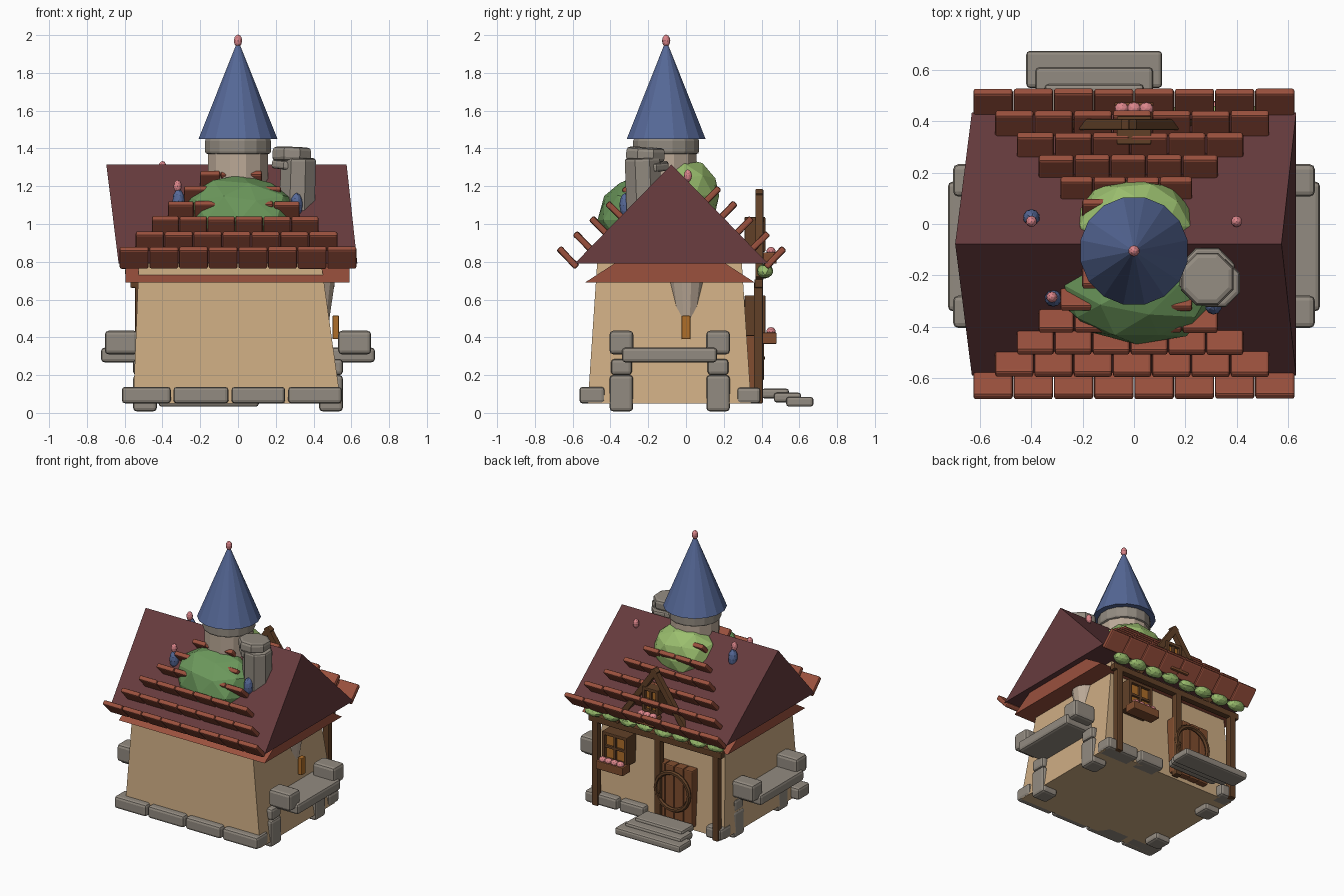
import bpy, bmesh, math, random
from mathutils import Matrix, Vector, Euler

if "Cube" in bpy.data.objects:
    bpy.data.objects.remove(bpy.data.objects["Cube"])

random.seed(4)
MATS = {}
COLS = {"plaster": (.80, .67, .51), "roof": (.40, .24, .25), "brick": (.60, .32, .25),
        "blue": (.34, .41, .59), "moss": (.42, .59, .36), "leaf": (.60, .74, .43),
        "stone": (.57, .54, .50), "wood": (.38, .26, .17), "door": (.50, .31, .20),
        "pink": (.86, .52, .54), "amber": (.68, .43, .18), "tower": (.73, .66, .59)}


def mat(name):
    if name not in MATS:
        m = bpy.data.materials.new(name)
        m.diffuse_color = tuple(c ** 2.2 for c in COLS[name]) + (1,)
        m.use_nodes = True
        m.node_tree.nodes["Principled BSDF"].inputs["Base Color"].default_value = m.diffuse_color
        MATS[name] = m
    return MATS[name]


def finish(bm, name, colour):
    bmesh.ops.recalc_face_normals(bm, faces=bm.faces[:])
    me = bpy.data.meshes.new(name)
    bm.to_mesh(me)
    bm.free()
    me.materials.append(mat(colour))
    ob = bpy.data.objects.new(name, me)
    bpy.context.scene.collection.objects.link(ob)
    return ob


def box(name, lo, hi, colour, bevel=.012, rot=(0, 0, 0)):
    lo, hi = Vector(lo), Vector(hi)
    bm = bmesh.new()
    bmesh.ops.create_cube(bm, size=1, matrix=Matrix.Diagonal((*(hi - lo), 1)))
    if bevel:
        bmesh.ops.bevel(bm, geom=bm.edges[:], offset=bevel, segments=2, affect='EDGES', profile=.5)
    bm.transform(Matrix.Translation((lo + hi) / 2) @ Euler(rot).to_matrix().to_4x4())
    return finish(bm, name, colour)


def cone(name, x, y, z0, z1, r0, r1, n, colour, bevel=0, tilt=(0, 0, 0)):
    bm = bmesh.new()
    bmesh.ops.create_cone(bm, cap_ends=True, segments=n, radius1=r0, radius2=r1, depth=z1 - z0)
    if bevel:
        rim = [e for e in bm.edges if abs(e.verts[0].co.z - e.verts[1].co.z) < 1e-5]
        bmesh.ops.bevel(bm, geom=rim, offset=bevel, segments=2, affect='EDGES', profile=.5)
    bm.transform(Matrix.Translation((x, y, (z0 + z1) / 2)) @ Euler(tilt).to_matrix().to_4x4()
                 @ Matrix.Rotation(math.pi / n, 4, 'Z'))
    return finish(bm, name, colour)


def blob(name, c, r, colour, sub=2, jitter=0):
    bm = bmesh.new()
    bmesh.ops.create_icosphere(bm, subdivisions=sub, radius=1)
    for v in bm.verts:
        v.co *= 1 + random.uniform(-jitter, jitter)
    bm.transform(Matrix.Translation(c) @ Matrix.Diagonal((*r, 1)))
    return finish(bm, name, colour)


def hull(name, pts, colour):
    bm = bmesh.new()
    for p in pts:
        bm.verts.new(p)
    bmesh.ops.convex_hull(bm, input=bm.verts[:])
    return finish(bm, name, colour)


def beam(name, a, b, w, colour="wood"):
    a, b = Vector(a), Vector(b)
    ob = box(name, (-w / 2, -w / 2, -(b - a).length / 2), (w / 2, w / 2, (b - a).length / 2), colour, .006)
    ang = math.atan2(b.x - a.x, b.z - a.z)
    ob.matrix_world = Matrix.Translation((a + b) / 2) @ Matrix.Rotation(ang, 4, 'Y')


# Walls: tapered and leaning
hull("walls", [(x, y, .05) for x in (-.555, .545) for y in (-.52, .345)] +
     [(x, y, .80) for x in (-.525, .44) for y in (-.47, .295)], "plaster")

# Lower eaves and main gable roof
hull("lower_eaves", [(x, y, .69) for x in (-.595, .59) for y in (-.535, .365)] +
     [(-.595, -.085, .98), (.59, -.085, .98)], "brick")
hull("main_roof", [(x, y, .79) for x in (-.632, .632) for y in (-.59, .435)] +
     [(-.697, -.077, 1.315), (.575, -.077, 1.315)], "roof")

# Roof tiles: stepped rows, tipped upwards, on both slopes
for side in (-1, 1):
    for row in range(6):
        x0, x1 = -.628 + .085 * row, .628 - .1 * row
        n = 8 - row
        w = (x1 - x0) / n
        y, z = -.077 + side * (.548 - .086 * row), .822 + .08 * row
        for i in range(n):
            cx = x0 + w * (i + .5)
            box("roof_tile", (cx - w * .49, y - .07, z - .017), (cx + w * .49, y + .07, z + .017),
                "brick", .01, (side * math.radians(46 + random.uniform(-2, 2)), 0, 0))

# Round tower
TY = -.105
cone("tower", 0, TY, .95, 1.40, .165, .165, 12, "tower")
cone("tower_collar", 0, TY, 1.37, 1.455, .178, .178, 16, "stone", .015)
cone("tower_spire", 0, TY, 1.45, 1.96, .213, .006, 16, "blue")
blob("spire_finial", (0, TY, 1.97), (.022, .022, .033), "pink")

# Moss mounds on both slopes
blob("front_moss", (.01, -.24, 1.02), (.32, .235, .24), "moss", 2, .05)
blob("back_moss", (0, -.01, 1.15), (.24, .19, .2), "leaf", 2, .03)

# Chimney
cone("chimney", .315, -.225, 1.0, 1.35, .102, .1, 8, "stone", .015, (.04, .03, 0))
cone("chimney_ring", .285, -.20, 1.285, 1.33, .115, .115, 8, "stone", .012, (0, .1, 0))
cone("chimney_cap", .285, -.215, 1.33, 1.405, .11, .11, 8, "stone", .02, (-.05, .03, 0))

# Little roof spires with finials
for x, y, z in ((-.32, -.285, 1.2), (-.4, .01, 1.3), (.4, .01, 1.255)):
    blob("roof_finial", (x, y, z), (.022, .022, .034), "pink")
for x, y, z in ((-.315, -.29, 1.12), (-.4, .025, 1.22), (.31, -.32, 1.10)):
    blob("roof_spirelet", (x, y, z), (.033, .033, .065), "blue")

# Foundation stones
for x0, x1 in ((-.615, -.355), (-.342, -.05), (-.035, .25), (.265, .55)):
    box("front_stone", (x0, -.565, .05), (x1, -.43, .138), "stone", .018)
for x0, x1 in ((-.56, -.43), (.07, .27), (.29, .55)):
    box("back_stone", (x0, .27, .05), (x1, .395, .135), "stone", .018)

# Side benches: seat, arm stones and legs
for s in (-1, 1):
    def span(a, b):
        return sorted((s * a, s * b))
    a, b = span(.48, .725)
    box("bench_seat", (a, -.34, .268), (b, .165, .345), "stone", .018)
    for y in (-.342, .17):
        a, b = span(.53, .705)
        box("bench_arm", (a, y - .063, .31), (b, y + .063, .435), "stone", .02)
        a, b = span(.43, .555)
        box("bench_leg", (a, y - .062, .008), (b, y + .062, .2), "stone", .018)
        box("bench_leg_top", (a, y - .055, .2), (b, y + .055, .285), "stone", .018)
    # Slit windows in the side walls
    a, b = span(.50, .535)
    box("slit_window", (a, -.024, .39), (b, .024, .515), "amber", .006)

# Corbelled bay on the right wall
cone("corbel", .42, .003, .36, .80, .045, .112, 12, "tower")

# Door steps
for i in range(3):
    box("step", (-.42 + .036 * i, .53 - .065 * i, .033 + .022 * i),
        (.11 - .036 * i, .675 - .065 * i, .085 + .022 * i), "stone", .015)

# Door: planks, frame, ring
for i in range(4):
    box("door_plank", (-.32 + .075 * i, .315, .08), (-.248 + .075 * i, .385, .5), "door", .008)
ring = bpy.ops.mesh.primitive_torus_add(major_radius=.135, minor_radius=.016, major_segments=20,
                                        minor_segments=6, location=(-.17, .40, .32),
                                        rotation=(math.pi / 2, 0, 0))
ring = bpy.context.object
ring.name = "door_ring"
ring.data.materials.append(mat("wood"))
blob("door_knob", (-.06, .40, .29), (.016, .02, .016), "wood", 1)

# Timber posts, lintel and gable braces on the back
for x in (.46, -.05, -.52):
    beam("timber_post", (x, .383, .05), (x, .383, .69), .048)
beam("lintel", (-.57, .385, .685), (.51, .385, .685), .045)
for s in (-1, 1):
    beam("gable_brace", (-.02 + .31 * s, .388, .71), (-.02 - .015 * s, .388, 1.175), .042)

# Back windows with flower boxes
for name, x, z, w, h, bz in (("window", .29, .515, .09, .095, .395), ("attic_window", 0, .945, .055, .08, .82)):
    yb = .31
    box(name + "_glass", (x - w, yb, z - h), (x + w, .40, z + h), "amber", 0)
    for s in (-1, 1):
        box(name + "_jamb", (x + s * w - .012, yb, z - h), (x + s * w + .012, .42, z + h), "wood", .005)
        box(name + "_rail", (x - w - .012, yb, z + s * h - .012), (x + w + .012, .42, z + s * h + .012), "wood", .005)
    box(name + "_mullion", (x - .009, yb, z - h), (x + .009, .415, z + h), "wood", .003)
    box(name + "_crossbar", (x - w, yb, z - .009), (x + w, .415, z + .009), "wood", .003)
    hw = w + .02
    box(name + "_flower_box", (x - hw, .39, bz - .03), (x + hw, .48, bz + .03), "door", .006)
    n = 4 if w > .06 else 3
    for i in range(n):
        blob("flower", (x + (i - (n - 1) / 2) * .048, .45, bz + .037), (.028, .025, .022), "pink")

# Leafy garland along the lintel
for i in range(8):
    blob("garland_leaf", (.46 - .142 * i, .418, .748 + .006 * (i % 2)), (.068, .042, .036), "leaf", 2, .06)
